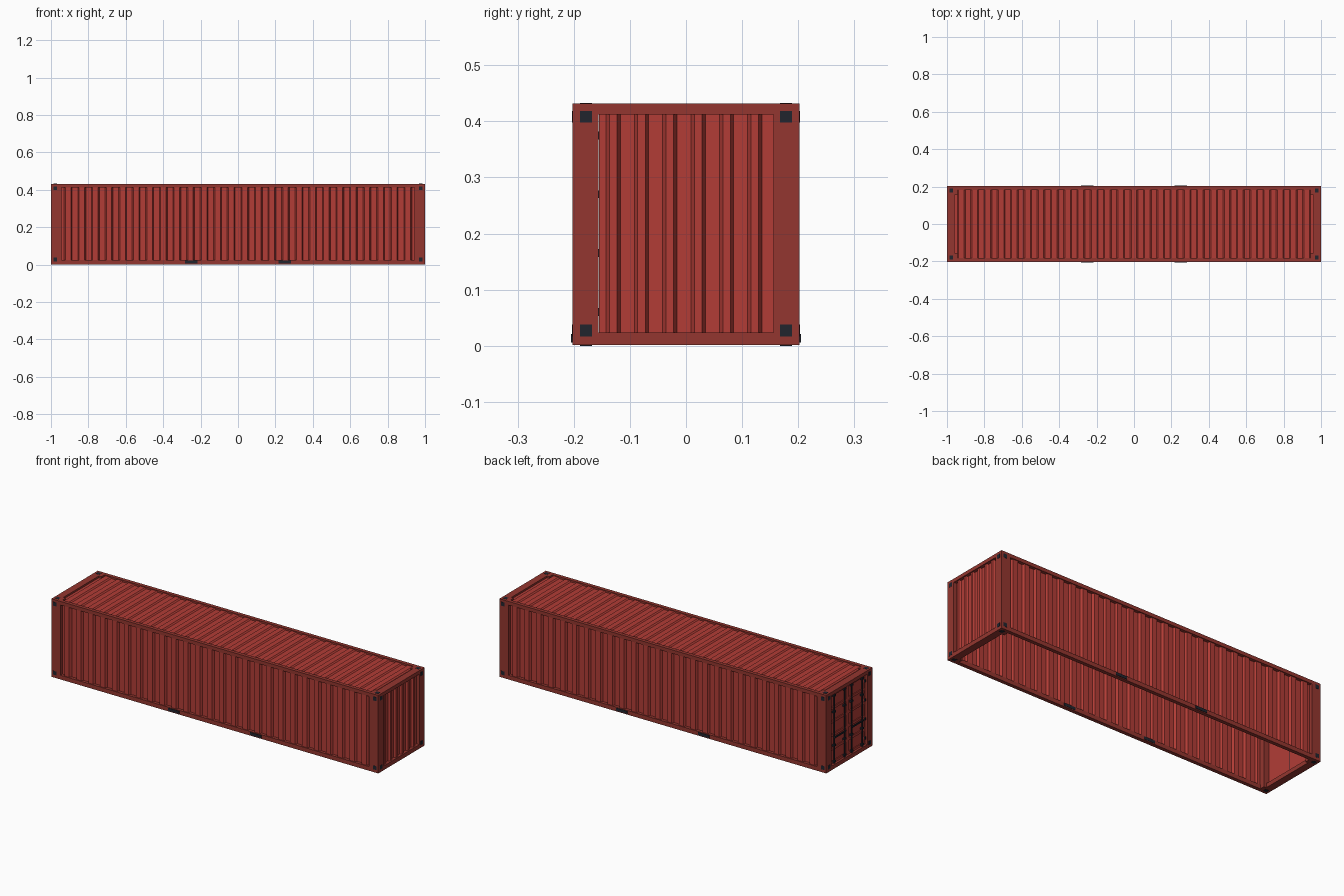
import bpy, bmesh
from mathutils import Vector

if "Cube" in bpy.data.objects:
    bpy.data.objects.remove(bpy.data.objects["Cube"])


def material(name, rgb):
    m = bpy.data.materials.new(name)
    m.diffuse_color = (*rgb, 1)
    m.use_nodes = True
    m.node_tree.nodes["Principled BSDF"].inputs["Base Color"].default_value = m.diffuse_color
    return m


PANEL = material("panel_red", (0.445, 0.046, 0.037))
FRAME = material("frame_red", (0.296, 0.037, 0.029))
DARK = material("dark_steel", (0.015, 0.018, 0.027))

L, W, H = 0.999, 0.2025, 0.433      # half length, half width, height
PX, PY = 0.055, 0.047               # corner post section
RB, RT = 0.024, 0.021               # bottom and top rail heights
RW = 0.02                           # rail width


def finish(name, bm, mat):
    mesh = bpy.data.meshes.new(name)
    bm.to_mesh(mesh)
    bm.free()
    mesh.materials.append(mat)
    ob = bpy.data.objects.new(name, mesh)
    bpy.context.collection.objects.link(ob)
    return ob


def boxes(name, spans, mat):
    """One object from boxes given as (x0, x1, y0, y1, z0, z1)."""
    bm = bmesh.new()
    for x0, x1, y0, y1, z0, z1 in spans:
        verts = bmesh.ops.create_cube(bm, size=1)["verts"]
        for v in verts:
            v.co = Vector((x0 + (v.co.x + .5) * (x1 - x0),
                           y0 + (v.co.y + .5) * (y1 - y0),
                           z0 + (v.co.z + .5) * (z1 - z0)))
    return finish(name, bm, mat)


def box_at(c, s):
    return tuple(c[i // 2] + s[i // 2] * (-.5, .5)[i % 2] for i in range(6))


def corrugated(name, u0, u1, count, ridge, slope, depth, v0, v1, place):
    """Trapezoid sheet along u, spanning v; place(u, v, d) gives the point."""
    pitch = (u1 - u0) / count
    pts = [(u0, 0)]
    for i in range(count):
        c = u0 + (i + .5) * pitch
        h = ridge / 2
        pts += [(c - h - slope, 0), (c - h, depth), (c + h, depth), (c + h + slope, 0)]
    pts.append((u1, 0))
    bm = bmesh.new()
    rows = [[bm.verts.new(place(u, v, d)) for v in (v0, v1)] for u, d in pts]
    for a, b in zip(rows, rows[1:]):
        bm.faces.new((a[0], b[0], b[1], a[1]))
    # turn the sheet to face away from the container's centre
    bm.normal_update()
    bm.faces.ensure_lookup_table()
    centre = Vector((0, 0, H / 2))
    f = bm.faces[0]
    if f.normal.dot(f.calc_center_median() - centre) < 0:
        bmesh.ops.reverse_faces(bm, faces=bm.faces[:])
    return finish(name, bm, PANEL)


SIGNS = (-1, 1)
CORNERS = [(sx, sy) for sx in SIGNS for sy in SIGNS]
BASE = 0.001

# Corner posts
boxes("corner_posts", [box_at((sx * (L - PX / 2), sy * (W - PY / 2), (H - .001 + BASE) / 2),
                              (PX, PY, H - .001 - BASE)) for sx, sy in CORNERS], FRAME)

# Long rails and end rails
rails = []
for z0, z1 in ((BASE, RB), (H - RT, H - .001)):
    for s in SIGNS:
        rails.append(box_at((0, s * (W - RW / 2), (z0 + z1) / 2), (2 * (L - PX), RW, z1 - z0)))
        rails.append(box_at((s * (L - RW), 0, (z0 + z1) / 2), (2 * RW, 2 * (W - PY), z1 - z0)))
boxes("frame_rails", rails, FRAME)

# Corrugated side walls
for s, name in ((-1, "front_wall"), (1, "back_wall")):
    corrugated(name, -L + PX, L - PX, 26, .029, .007, .012, RB, H - RT,
               lambda u, v, d: (u, s * (W - .017 + d), v))

# Corrugated end wall
corrugated("end_wall", -.155, .148, 6, .0135, .006, .011, RB, H - RT,
           lambda u, v, d: (L - .018 + d, u, v))
boxes("end_wall_edge", [(L - .019, L - .018, .148, .156, RB, H - RT)], PANEL)

# Corrugated roof
corrugated("roof", -L + 2 * RW, L - 2 * RW, 27, .029, .007, .006, -W + RW, W - RW,
           lambda u, v, d: (u, v, H - .011 + d))

# Corner fittings: a plate on each exposed face
plates = []
S, T = .021, .004
for sx, sy in CORNERS:
    for zc, zf in ((.027, T / 2), (.408, H - T / 2)):
        plates.append(box_at((sx * (L + .001 - T / 2), sy * .178, zc), (T, S, S)))
        plates.append(box_at((sx * .977, sy * (W + .001 - T / 2), zc), (S, T, S)))
        plates.append(box_at((sx * .977, sy * .178, zf), (S, S, T)))
boxes("corner_fittings", plates, DARK)

# Forklift pockets through the bottom rails
boxes("fork_pockets", [box_at((sx * .25, sy * .193, .0135), (.068, .024, .015))
                       for sx, sy in CORNERS], DARK)

# Door leaves: plain backing with raised borders and cross ribs
Z0, Z1 = RB, H - RT
DX = -.982
leaves, ribs = [], []
for s in SIGNS:
    a, b = sorted((s * .002, s * .154))
    leaves.append((DX, DX + .006, a, b, Z0, Z1))
    for y0, y1 in ((a, a + .012), (b - .012, b)):
        ribs.append((DX - .005, DX, y0, y1, Z0, Z1))
    for i in range(6):
        z = Z0 + .007 + i * (Z1 - Z0 - .014) / 5
        ribs.append((DX - .005, DX, a + .012, b - .012, z - .007, z + .007))
boxes("door_leaves", leaves, PANEL)
boxes("door_ribs", ribs, PANEL)
boxes("door_seal", [(DX - .003, DX + .005, -.002, .002, Z0, Z1)], DARK)

# Locking bars
BX = -.991
BARS = (-.122, -.03, .03, .122)
bm = bmesh.new()
for y in BARS:
    made = bmesh.ops.create_cone(bm, cap_ends=True, segments=8, radius1=.004,
                                 radius2=.004, depth=Z1 - Z0)
    bmesh.ops.translate(bm, verts=made["verts"], vec=(BX, y, (Z0 + Z1) / 2))
finish("locking_bars", bm, DARK)

# Bar brackets, handles and hinges
fix = []
for y in BARS:
    for z in (.035, .125, .31, .4):
        fix.append(box_at((BX + .001, y, z), (.012, .017, .01)))
    s = 1 if y > 0 else -1
    inward = -s if abs(y) > .1 else s
    fix.append(box_at((-.9975, y + inward * .024, .17), (.005, .056, .008)))
for s in SIGNS:
    for z in (.06, .165, .27, .375):
        fix.append(box_at((-.988, s * .152, z), (.009, .012, .014)))
boxes("door_hardware", fix, DARK)
